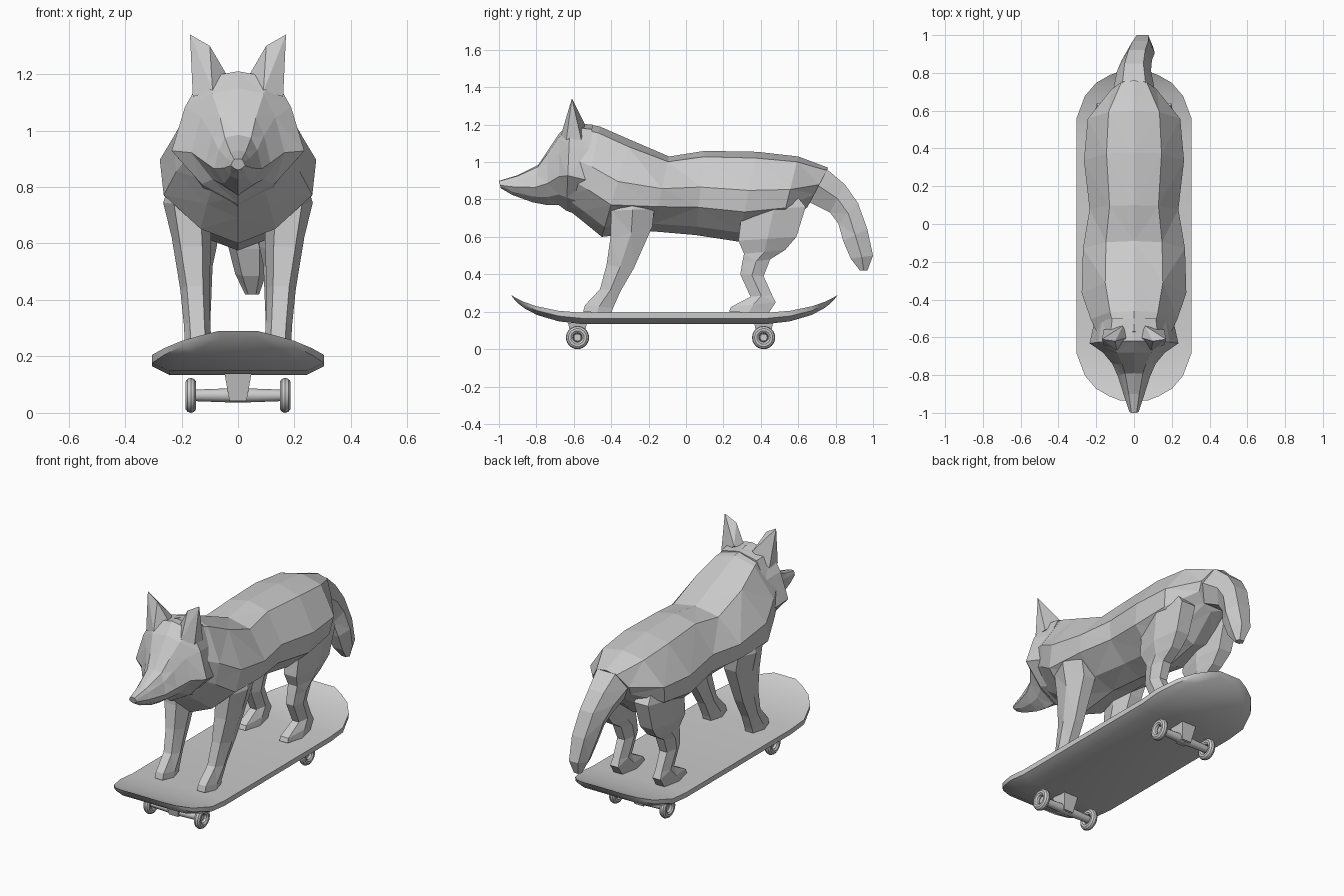
import bpy
import bmesh
import math
from mathutils import Vector

default_cube = bpy.data.objects.get("Cube")
if default_cube:
    bpy.data.objects.remove(default_cube, do_unlink=True)

# One plain grey for everything
grey = bpy.data.materials.new("plain_grey")
grey.use_nodes = True
colour = (0.6, 0.6, 0.6, 1)
grey.diffuse_color = colour
grey.node_tree.nodes["Principled BSDF"].inputs["Base Color"].default_value = colour


def finish(name, bm):
    """Turn a bmesh into a named object with outward normals."""
    bmesh.ops.recalc_face_normals(bm, faces=bm.faces)
    mesh = bpy.data.meshes.new(name)
    bm.to_mesh(mesh)
    bm.free()
    mesh.materials.append(grey)
    obj = bpy.data.objects.new(name, mesh)
    bpy.context.collection.objects.link(obj)
    return obj


def loft(name, rows, shape, side=1, facet=True):
    """Skin rings, each spanning two side points (y, z) with a half width and x centre.
    The shape lists (position along the span, fraction of the half width)."""
    bm = bmesh.new()
    rings = []
    for y_a, z_a, y_b, z_b, width, centre in rows:
        start, end = Vector((0, y_a, z_a)), Vector((0, y_b, z_b))
        outline = list(shape) + [(t, -f) for t, f in reversed(shape) if f > 0]
        ring = []
        for t, fraction in outline:
            point = start.lerp(end, t)
            point.x = side * (centre + fraction * width)
            ring.append(bm.verts.new(point))
        rings.append(ring)
    for first, second in zip(rings, rings[1:]):
        count = len(first)
        for i in range(count):
            j = (i + 1) % count
            bm.faces.new((first[i], first[j], second[j], second[i]))
    bm.faces.new(rings[0])
    bm.faces.new(rings[-1])
    if facet:
        bmesh.ops.triangulate(bm, faces=bm.faces, quad_method='SHORT_EDGE')
    return finish(name, bm)


def hull(name, points):
    """Closed faceted solid around a few points."""
    bm = bmesh.new()
    for point in points:
        bm.verts.new(point)
    bmesh.ops.convex_hull(bm, input=bm.verts)
    return finish(name, bm)


def smooth(obj):
    bpy.ops.object.select_all(action='DESELECT')
    obj.select_set(True)
    bpy.context.view_layer.objects.active = obj
    bpy.ops.object.shade_smooth_by_angle(angle=math.radians(35))


# Cross-section outlines
body_shape = [(0, 0), (.07, .55), (.43, 1), (.67, .95), (.9, .48), (1, 0)]
head_shape = [(0, 0), (.05, .55), (.27, .8), (.6, 1), (.85, .55), (1, 0)]
limb_shape = [(0, .55), (.5, 1), (1, .55)]
deck_shape = [(0, 1), (.5, 1), (1, .8)]

# Torso from the neck to the rump
loft("torso", [
    (-.57, 1.21, -.66, .77, .18, 0),
    (-.46, 1.19, -.56, .69, .23, 0),
    (-.3, 1.12, -.45, .6, .277, 0),
    (-.09, 1.03, -.18, .63, .27, 0),
    (.1, 1.06, .05, .61, .235, 0),
    (.38, 1.055, .28, .575, .265, 0),
    (.6, 1.03, .5, .62, .245, 0),
    (.76, .97, .65, .76, .12, 0),
], body_shape)

# Head with a long muzzle and flared cheeks
loft("head", [
    (-1, .9, -.99, .86, .025, 0),
    (-.9, .93, -.93, .825, .05, 0),
    (-.79, .985, -.82, .785, .085, 0),
    (-.74, 1.06, -.74, .77, .115, 0),
    (-.68, 1.15, -.68, .77, .165, 0),
    (-.62, 1.21, -.64, .74, .235, 0),
    (-.5, 1.2, -.53, .7, .21, 0),
], head_shape)

# Tail hanging down and swinging a little to the left
loft("tail", [
    (.64, .95, .6, .83, .08, 0),
    (.755, .96, .67, .78, .11, 0),
    (.85, .88, .77, .73, .09, 0),
    (.92, .78, .815, .67, .08, .015),
    (.97, .64, .84, .58, .075, .035),
    (1, .5, .88, .485, .055, .045),
    (.97, .42, .93, .42, .025, .05),
], limb_shape)

front_leg_rows = [
    (-.36, .85, -.2, .84, .05, .18),
    (-.4, .74, -.17, .75, .085, .18),
    (-.405, .59, -.18, .655, .07, .165),
    (-.425, .45, -.28, .43, .052, .153),
    (-.46, .32, -.35, .31, .047, .145),
    (-.54, .235, -.39, .22, .047, .14),
    (-.55, .2, -.4, .19, .047, .14),
]
hind_leg_rows = [
    (.36, .86, .56, .86, .05, .15),
    (.3, .74, .64, .76, .085, .15),
    (.28, .58, .59, .6, .075, .15),
    (.31, .51, .53, .53, .055, .145),
    (.3, .46, .45, .48, .05, .142),
    (.29, .4, .415, .39, .045, .14),
    (.345, .28, .46, .29, .04, .14),
    (.24, .225, .48, .25, .048, .14),
    (.23, .2, .44, .19, .05, .14),
]
ear_points = [
    (.17, -.61, 1.34), (.1, -.62, 1.3), (.03, -.6, 1.18), (.09, -.67, 1.14),
    (.16, -.64, 1.12), (.16, -.56, 1.12), (.06, -.54, 1.2),
]

# Paired legs and ears
for label, side in (("left", 1), ("right", -1)):
    loft(label + "_front_leg", front_leg_rows, limb_shape, side)
    loft(label + "_hind_leg", hind_leg_rows, limb_shape, side)
    hull(label + "_ear", [(side * x, y, z) for x, y, z in ear_points])

# Skateboard deck: half described by distance from the middle, lift and half width
deck_middle = -.0625
deck_half = [(.5, 0, .305), (.62, .01, .305), (.74, .035, .26),
             (.81, .06, .2), (.85, .08, .13), (.873, .095, .07)]
deck_rows = []
for end, half in ((-1, reversed(deck_half)), (1, deck_half)):
    for distance, lift, width in half:
        y = deck_middle + end * distance
        deck_rows.append((y, .195 + lift, y - end * lift * .2,
                          .135 + lift * 1.35, width, 0))
smooth(loft("deck", deck_rows, deck_shape, facet=False))

# Trucks and wheels
axle_z = .062
for label, y in (("front", -.58), ("back", .415)):
    corners = [(a, b) for a in (-1, 1) for b in (-1, 1)]
    hull(label + "_truck", [(a * .048, y + b * .05, .14) for a, b in corners]
         + [(a * .03, y + b * .03, .042) for a, b in corners])
    for side_label, side in (("left", 1), ("right", -1)):
        prefix = label + "_" + side_label
        turn = (0, side * math.pi / 2, 0)
        bpy.ops.mesh.primitive_cone_add(
            vertices=12, radius1=.026, radius2=.02, depth=.165,
            location=(side * .083, y, axle_z), rotation=turn)
        axle = bpy.context.object
        axle.name = prefix + "_axle"
        bpy.ops.mesh.primitive_torus_add(
            major_segments=24, minor_segments=10, major_radius=.042,
            minor_radius=.02, location=(side * .167, y, axle_z), rotation=turn)
        wheel = bpy.context.object
        wheel.name = prefix + "_wheel"
        for part in (axle, wheel):
            part.data.materials.append(grey)
            smooth(part)
